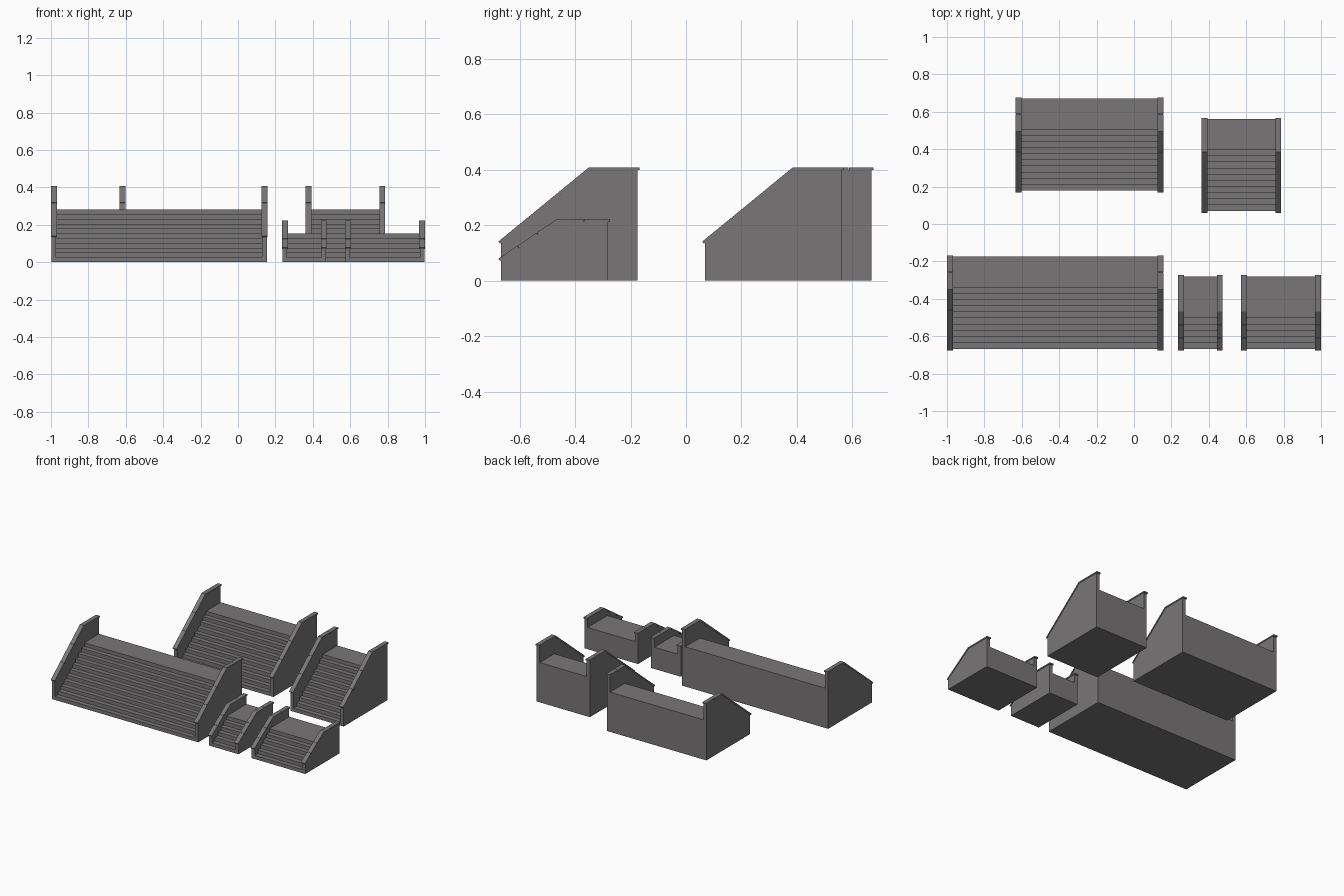
import bpy, bmesh
from mathutils import Vector

if "Cube" in bpy.data.objects:
    bpy.data.objects.remove(bpy.data.objects["Cube"])

stone = bpy.data.materials.new("dark_grey_stone")
stone.diffuse_color = (0.19, 0.182, 0.182, 1)
stone.use_nodes = True
stone.node_tree.nodes["Principled BSDF"].inputs["Base Color"].default_value = stone.diffuse_color

RISE, TREAD, WALL, LIP, CAP = 0.0257, 0.0327, 0.025, 0.003, 0.009


def finish(name, bm):
    bmesh.ops.remove_doubles(bm, verts=bm.verts, dist=1e-5)
    bmesh.ops.recalc_face_normals(bm, faces=bm.faces)
    me = bpy.data.meshes.new(name)
    bm.to_mesh(me)
    bm.free()
    me.materials.append(stone)
    ob = bpy.data.objects.new(name, me)
    bpy.context.collection.objects.link(ob)


def face(bm, pts):
    bm.faces.new([bm.verts.new(p) for p in pts])


def stair_body(name, xl, xr, y0, yb, steps, h1, ys, h2):
    """One closed solid: solid side walls with a flight of steps between them."""
    bm = bmesh.new()
    a, b = xl + WALL, xr - WALL
    flight = [(y0, RISE)]
    for i in range(1, steps):
        y = y0 + i * TREAD
        flight += [(y, i * RISE), (y, (i + 1) * RISE)]
    flight.append((yb, steps * RISE))
    top = [(y0, h1), (ys, h2), (yb, h2)]
    # outer and inner wall faces
    for x in (xl, xr):
        face(bm, [(x, y, z) for y, z in [(y0, 0)] + top + [(yb, 0)]])
    for x in (a, b):
        face(bm, [(x, y, z) for y, z in flight + top[::-1]])
    # treads, risers and wall tops
    for p, q in zip(flight, flight[1:]):
        face(bm, [(a, *p), (b, *p), (b, *q), (a, *q)])
    for p, q in zip(top, top[1:]):
        for u, v in ((xl, a), (b, xr)):
            face(bm, [(u, *p), (v, *p), (v, *q), (u, *q)])
    # U-shaped front and back, then underside
    for y, low, high in ((y0, RISE, h1), (yb, steps * RISE, h2)):
        face(bm, [(xl, y, 0), (xr, y, 0), (xr, y, high), (b, y, high),
                  (b, y, low), (a, y, low), (a, y, high), (xl, y, high)])
    face(bm, [(xl, y0, 0), (xr, y0, 0), (xr, yb, 0), (xl, yb, 0)])
    finish(name, bm)


def coping(name, x0, x1, y0, yb, h1, ys, h2, slope_n, flat_n):
    """Row of thin capstones along a wall top, mitred at the bend."""
    bm = bmesh.new()
    start, bend, end = Vector((y0, h1)), Vector((ys, h2)), Vector((yb, h2))
    d = (bend - start).normalized()
    start = start - d * 0.006
    end = end + Vector((0.007, 0))
    n1, n2 = Vector((-d.y, d.x)), Vector((0, 1))
    mid = (n1 + n2).normalized()
    mid = mid / mid.dot(n2)
    for p, q, n, na, nb, count in ((start, bend, n1, n1, mid, slope_n),
                                   (bend, end, n2, mid, n2, flat_n)):
        along = (q - p).normalized()
        for i in range(count):
            s, e = p.lerp(q, i / count), p.lerp(q, (i + 1) / count)
            if i < count - 1:
                e = e - along * 0.0012
            ns = na if i == 0 else n
            ne = nb if i == count - 1 else n
            prof = [s - n * 0.0005, e - n * 0.0005, e + ne * CAP, s + ns * CAP]
            va, vb = ([bm.verts.new((x, v.x, v.y)) for v in prof] for x in (x0, x1))
            bm.faces.new(va)
            bm.faces.new(vb)
            for k in range(4):
                m = (k + 1) % 4
                bm.faces.new([va[k], va[m], vb[m], vb[k]])
    bmesh.ops.recalc_face_normals(bm, faces=bm.faces)
    finish(name, bm)


# name, left, right, front y, depth, steps, wall front height, bend offset, wall height, slope caps
flights = [
    ("wide_stairs", -1.0, 0.157, -0.667, 0.492, 11, 0.138, 0.320, 0.40, 3),
    ("medium_stairs", -0.633, 0.157, 0.178, 0.492, 11, 0.138, 0.320, 0.40, 3),
    ("narrow_stairs", 0.361, 0.787, 0.069, 0.492, 11, 0.138, 0.320, 0.40, 3),
    ("low_narrow_stairs", 0.235, 0.474, -0.667, 0.386, 6, 0.075, 0.203, 0.213, 3),
    ("low_wide_stairs", 0.572, 1.0, -0.667, 0.386, 6, 0.075, 0.203, 0.213, 3),
]
for name, xl, xr, y0, depth, steps, h1, bend, h2, caps in flights:
    xl, xr = xl + LIP, xr - LIP
    stair_body(name, xl, xr, y0, y0 + depth, steps, h1, y0 + bend, h2)
    for side, x in (("left", xl), ("right", xr - WALL)):
        coping(f"{name}_{side}_coping", x - LIP, x + WALL + LIP,
               y0, y0 + depth, h1, y0 + bend, h2, caps, 2)
